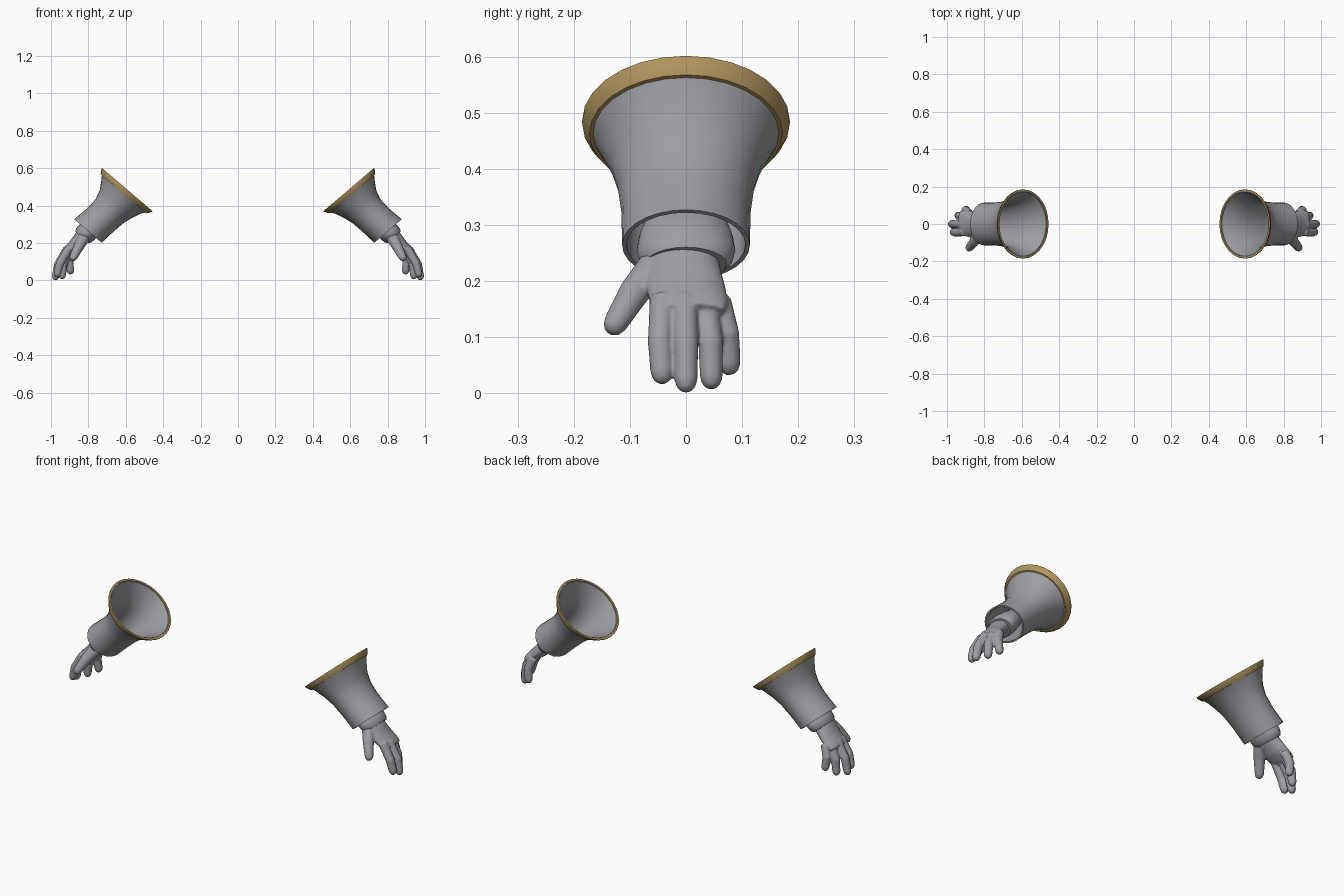
import bpy, bmesh, math
from mathutils import Vector

cube = bpy.data.objects.get("Cube")
if cube:
    bpy.data.objects.remove(cube, do_unlink=True)


def material(name, rgb):
    m = bpy.data.materials.new(name)
    m.use_nodes = True
    m.diffuse_color = (*rgb, 1)
    bsdf = m.node_tree.nodes["Principled BSDF"]
    bsdf.inputs["Base Color"].default_value = (*rgb, 1)
    bsdf.inputs["Roughness"].default_value = 0.6
    return m


GREY = material("cloth grey", (0.33, 0.34, 0.36))
GOLD = material("trim gold", (0.44, 0.30, 0.11))

# Frame of one sleeve: the axis runs from the flared rim down to the hand
RIM = Vector((0.592, 0, 0.4855))
ALONG = Vector((0.65, 0, -0.76))
ACROSS = Vector((0.76, 0, 0.65))
SIDE = Vector((0, 1, 0))


def section(t, shift, r_across, r_side, y=0.0):
    """Elliptical section at distance t along the sleeve."""
    return (RIM + ALONG * t + ACROSS * shift + SIDE * y,
            ACROSS * r_across, SIDE * r_side)


def loft(bm, sections, sides, closed=False):
    """Skin elliptical sections; closed joins the last to the first."""
    rings = []
    for c, a, b in sections:
        angles = [2 * math.pi * i / sides for i in range(sides)]
        rings.append([bm.verts.new(c + a * math.cos(k) + b * math.sin(k)) for k in angles])
    pairs = list(zip(rings, rings[1:]))
    if closed:
        pairs.append((rings[-1], rings[0]))
    else:
        bm.faces.new(rings[0])
        bm.faces.new(rings[-1])
    for p, q in pairs:
        for i in range(sides):
            j = (i + 1) % sides
            bm.faces.new((p[i], p[j], q[j], q[i]))


def shell(bm, rows, thickness, sides):
    """Open sleeve with a wall: outer rows down, inner rows back up."""
    inner = [(t, s, a - thickness, b - thickness) for t, s, a, b in reversed(rows)]
    loft(bm, [section(*r) for r in rows + inner], sides, closed=True)


def finger(bm, points, radii):
    """Rounded tube through the joints."""
    pts = [Vector(p) for p in points]
    end = (pts[-1] - pts[-2]).normalized()
    r = radii[-1]
    pts += [pts[-1] + end * r * 0.6, pts[-1] + end * r * 0.95]
    radii = list(radii) + [r * 0.78, r * 0.38]
    rows = []
    for i, p in enumerate(pts):
        d = (pts[min(i + 1, len(pts) - 1)] - pts[max(i - 1, 0)]).normalized()
        a = d.cross(SIDE).normalized()
        rows.append((p, a * radii[i], d.cross(a) * radii[i]))
    loft(bm, rows, 12)


def finish(bm, name, mat, sign):
    for v in bm.verts:
        v.co.x *= sign
    bmesh.ops.recalc_face_normals(bm, faces=bm.faces)
    mesh = bpy.data.meshes.new(name)
    bm.to_mesh(mesh)
    bm.free()
    mesh.materials.append(mat)
    ob = bpy.data.objects.new(name, mesh)
    bpy.context.collection.objects.link(ob)
    bpy.ops.object.select_all(action='DESELECT')
    ob.select_set(True)
    bpy.context.view_layer.objects.active = ob
    bpy.ops.object.shade_smooth_by_angle(angle=math.radians(40))
    return ob


CUFF = [(.004, 0, .172, .180), (.025, 0, .157, .168), (.05, 0, .139, .156),
        (.10, -.004, .113, .135), (.15, -.003, .098, .122),
        (.22, .004, .094, .115), (.305, .016, .0965, .114)]
TRIM = [(0, 0, .178, .185), (.006, 0, .177, .185), (.03, 0, .161, .172)]
WRIST = [(.24, .012, .045, .07), (.285, .014, .054, .084), (.318, .016, .057, .088),
         (.338, .017, .055, .084), (.352, .018, .047, .072)]
PALM = [(.32, .018, .042, .062, -.005), (.36, .018, .040, .066, -.005),
        (.41, .020, .034, .071, 0), (.45, .028, .028, .070, .005),
        (.475, .034, .020, .062, .008)]
FINGERS = [
    [(.905, -.042, .170), (.952, -.046, .090), (.966, -.043, .036)],
    [(.912, -.002, .170), (.962, 0, .085), (.975, 0, .021)],
    [(.900, .034, .165), (.934, .044, .090), (.940, .045, .027)],
    [(.882, .058, .165), (.902, .073, .105), (.896, .077, .052)],
]

for label, sign in (("left", 1), ("right", -1)):
    # Flared cuff
    bm = bmesh.new()
    shell(bm, CUFF, 0.008, 28)
    finish(bm, label + "_cuff", GREY, sign)

    # Raised band around the rim
    bm = bmesh.new()
    shell(bm, TRIM, 0.010, 28)
    finish(bm, label + "_cuff_trim", GOLD, sign)

    # Padded wrist inside the cuff
    bm = bmesh.new()
    loft(bm, [section(*r) for r in WRIST], 24)
    finish(bm, label + "_wrist", GREY, sign)

    # Palm, four fingers and thumb fused into one glove
    bm = bmesh.new()
    loft(bm, [section(*r) for r in PALM], 24)
    for joints in FINGERS:
        finger(bm, joints, (.023, .0225, .0205))
    finger(bm, [(.820, -.045, .235), (.852, -.092, .180), (.880, -.126, .124)],
           (.034, .028, .022))
    glove = finish(bm, label + "_glove", GREY, sign)
    fuse = glove.modifiers.new("fuse", 'REMESH')
    fuse.mode = 'VOXEL'
    fuse.voxel_size = 0.004
    fuse.use_smooth_shade = True
    soften = glove.modifiers.new("soften", 'SMOOTH')
    soften.factor = 0.5
    soften.iterations = 5
